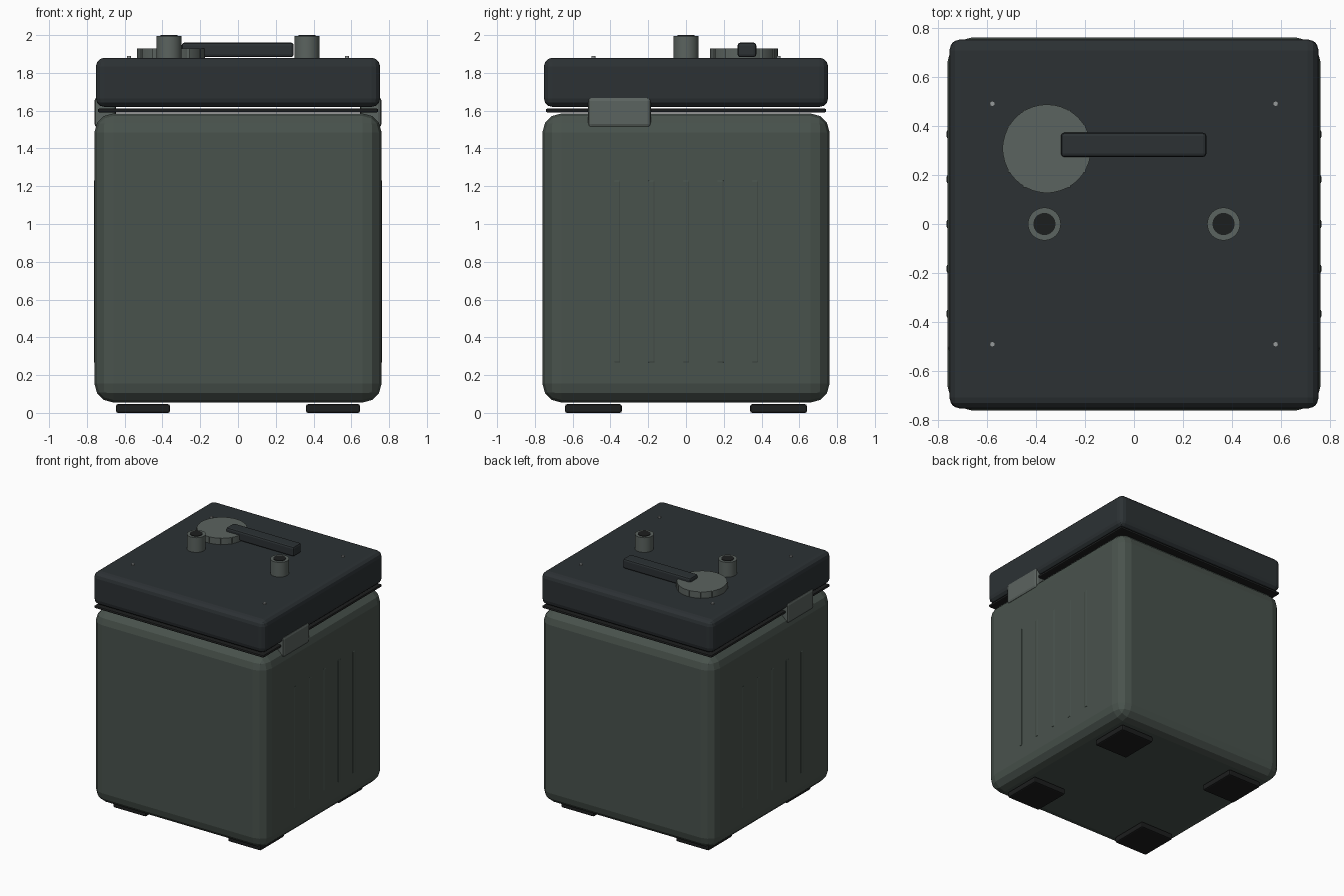
import bpy
from math import cos, sin, pi, radians

if "Cube" in bpy.data.objects:
    bpy.data.objects.remove(bpy.data.objects["Cube"])


def material(name, rgb):
    m = bpy.data.materials.new(name)
    m.diffuse_color = (*rgb, 1)
    m.use_nodes = True
    m.node_tree.nodes["Principled BSDF"].inputs["Base Color"].default_value = m.diffuse_color
    return m


GREEN = material("case_green", (0.066, 0.085, 0.073))
DARK = material("lid_dark", (0.025, 0.031, 0.034))
BLACK = material("rubber", (0.012, 0.013, 0.013))
METAL = material("fitting_grey", (0.105, 0.125, 0.115))
STEEL = material("screw_steel", (0.3, 0.32, 0.32))


def finish(o, name, mat, bevel, segments):
    o.name = name
    o.data.materials.append(mat)
    if bevel:
        b = o.modifiers.new("bevel", 'BEVEL')
        b.width, b.segments = bevel, segments
    return o


def box(name, lo, hi, mat, bevel=0.0, segments=2):
    bpy.ops.mesh.primitive_cube_add(size=1, location=[(a + b) / 2 for a, b in zip(lo, hi)])
    o = bpy.context.object
    o.scale = [b - a for a, b in zip(lo, hi)]
    bpy.ops.object.transform_apply(location=False, rotation=False, scale=True)
    return finish(o, name, mat, bevel, segments)


def cylinder(name, x, y, r, z0, z1, mat, sides=32):
    bpy.ops.mesh.primitive_cylinder_add(vertices=sides, radius=r, depth=z1 - z0,
                                        location=(x, y, (z0 + z1) / 2))
    o = finish(bpy.context.object, name, mat, 0, 1)
    bpy.ops.object.shade_smooth_by_angle(angle=radians(35))
    return o


def side_box(name, s, x0, x1, y0, y1, z0, z1, mat, bevel):
    # box on the right (s = 1) or mirrored to the left (s = -1)
    xs = sorted((s * x0, s * x1))
    return box(name, (xs[0], y0, z0), (xs[1], y1, z1), mat, bevel)


# Case, gasket and lid
box("body", (-0.76, -0.76, 0.055), (0.76, 0.76, 1.585), GREEN, 0.1, 3)
box("gasket", (-0.742, -0.742, 1.591), (0.742, 0.742, 1.611), BLACK, 0.008, 2)
box("lid", (-0.752, -0.752, 1.62), (0.752, 0.752, 1.88), DARK, 0.045, 3)

for s in (-1, 1):
    # Side latch and ribs
    side_box("latch", s, 0.645, 0.76, -0.52, -0.185, 1.51, 1.672, METAL, 0.02)
    for i in range(5):
        y = (i - 2) * 0.1825
        side_box("rib", s, 0.735, 0.763, y - 0.017, y + 0.017, 0.265, 1.232, GREEN, 0.006)
    # Terminal post with dark socket
    cylinder("terminal_post", s * 0.365, 0, 0.067, 1.87, 1.996, METAL)
    cylinder("terminal_socket", s * 0.365, 0, 0.045, 1.95, 2.0, BLACK)
    for t in (-1, 1):
        # Foot and lid screw
        cx, cy = s * 0.503, t * 0.49
        box("foot", (cx - 0.143, cy - 0.15, 0), (cx + 0.143, cy + 0.15, 0.046), BLACK, 0.01)
        cylinder("screw", s * 0.577, t * 0.49, 0.011, 1.87, 1.89, STEEL, 12)

# Filler cap with grip blocks
cylinder("filler_cap", -0.355, 0.307, 0.18, 1.872, 1.93, METAL, 40)
for i in range(12):
    a = i * pi / 6
    x, y = -0.355 + 0.166 * cos(a), 0.307 + 0.166 * sin(a)
    box("cap_grip", (x - 0.014, y - 0.014, 1.88), (x + 0.014, y + 0.014, 1.928), METAL)

# Carry handle
box("handle", (-0.298, 0.273, 1.883), (0.295, 0.372, 1.96), DARK, 0.014, 2)
